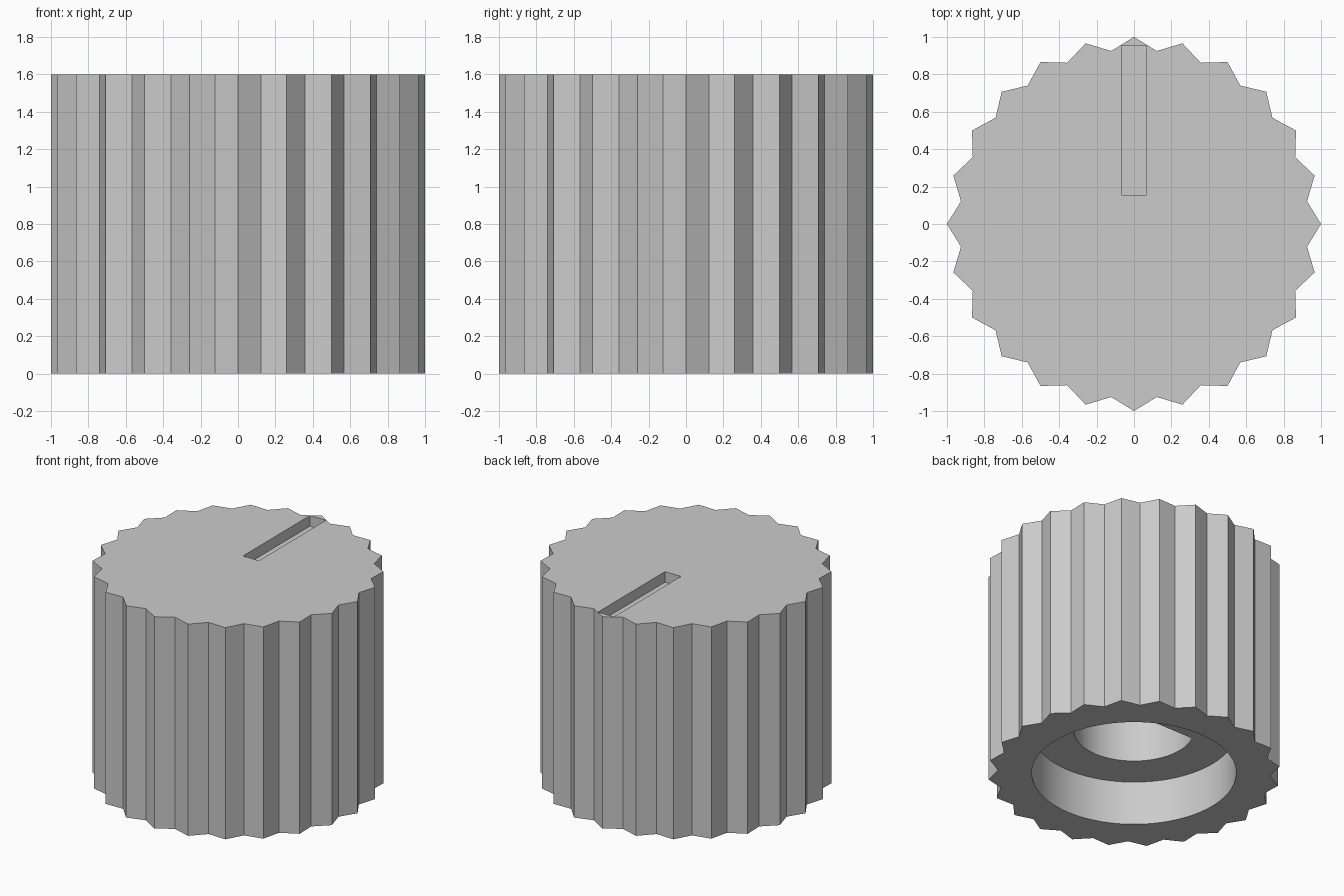
import bpy, bmesh
from math import sin, cos, pi, asin, radians

if "Cube" in bpy.data.objects:
    bpy.data.objects.remove(bpy.data.objects["Cube"], do_unlink=True)

grey = bpy.data.materials.new("plain grey")
grey.use_nodes = True
colour = (0.6, 0.6, 0.6, 1)
grey.diffuse_color = colour
grey.node_tree.nodes["Principled BSDF"].inputs["Base Color"].default_value = colour


def prism(name, outline, z0, z1):
    """Extrude a counter-clockwise outline from z0 up to z1."""
    bm = bmesh.new()
    base = bm.faces.new([bm.verts.new((x, y, z0)) for x, y in outline])
    top = bmesh.ops.extrude_face_region(bm, geom=[base])["geom"]
    bmesh.ops.translate(bm, vec=(0, 0, z1 - z0),
                        verts=[v for v in top if isinstance(v, bmesh.types.BMVert)])
    bmesh.ops.recalc_face_normals(bm, faces=bm.faces)
    mesh = bpy.data.meshes.new(name)
    bm.to_mesh(mesh)
    bm.free()
    mesh.materials.append(grey)
    obj = bpy.data.objects.new(name, mesh)
    bpy.context.collection.objects.link(obj)
    return obj


def arc(radius, start, end, count):
    return [(radius * cos(start + (end - start) * i / count),
             radius * sin(start + (end - start) * i / count)) for i in range(count + 1)]


# Knob body with pointed grip teeth
TEETH = 24
outline = []
for i in range(TEETH * 2):
    r = 1.0 if i % 2 == 0 else 0.933
    outline.append((r * cos(pi * i / TEETH), r * sin(pi * i / TEETH)))
knob = prism("knob_body", outline, 0, 1.6)

# Round recess under the knob
recess = prism("recess_cutter", arc(0.7, 0, 2 * pi, 96)[:-1], -0.2, 0.333)

# D-shaped shaft hole, flat towards the pointer
flat = asin(0.18 / 0.41)
shaft = prism("shaft_hole_cutter", arc(0.41, pi - flat, 2 * pi + flat, 64), 0.2, 1.33)

# Pointer slot in the top
w = 0.067
slot = prism("pointer_slot_cutter",
             [(-w, 0.155), (w, 0.155), (w, 0.955), (-w, 0.955)], 1.52, 1.8)

# Cut each hollow and discard its cutter
bpy.ops.object.select_all(action="DESELECT")
bpy.context.view_layer.objects.active = knob
knob.select_set(True)
for cutter in (recess, shaft, slot):
    cutter.hide_render = True
    cut = knob.modifiers.new(cutter.name, "BOOLEAN")
    cut.operation = "DIFFERENCE"
    cut.solver = "EXACT"
    cut.object = cutter
    bpy.ops.object.modifier_apply(modifier=cut.name)
    bpy.data.objects.remove(cutter, do_unlink=True)

# Smooth round walls, crisp teeth and rims
bpy.ops.object.shade_smooth_by_angle(angle=radians(20))
